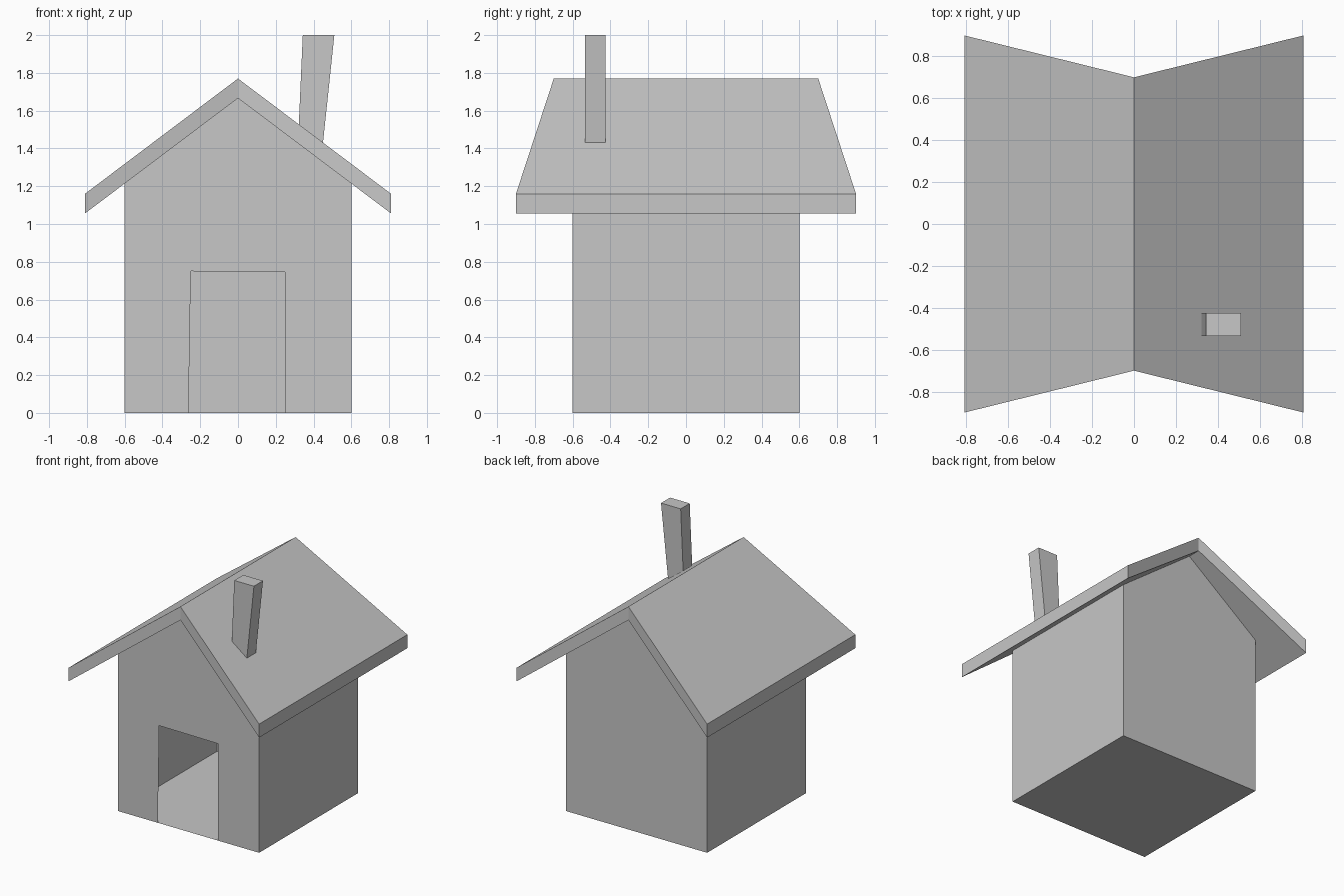
import bpy

if "Cube" in bpy.data.objects:
    bpy.data.objects.remove(bpy.data.objects["Cube"])

grey = bpy.data.materials.new("plain_grey")
grey.diffuse_color = (0.57, 0.57, 0.57, 1)
grey.use_nodes = True
grey.node_tree.nodes["Principled BSDF"].inputs["Base Color"].default_value = grey.diffuse_color


def build(name, verts, faces):
    mesh = bpy.data.meshes.new(name)
    mesh.from_pydata(verts, [], faces)
    mesh.materials.append(grey)
    mesh.update()
    obj = bpy.data.objects.new(name, mesh)
    bpy.context.collection.objects.link(obj)
    return obj


W, EAVE_X, SLOPE = 0.6, 0.81, 0.753      # half wall width, roof reach, pitch
RIDGE, THICK = 1.77, 0.104               # ridge height, vertical roof thickness


def roof_z(x):
    return RIDGE - SLOPE * abs(x)


wall_top, gable_top = roof_z(W) - THICK, RIDGE - THICK

# Thin-walled house shell: front gable has an open doorway, top is closed by the roof
front = [(-W, 0), (-0.262, 0), (-0.25, 0.75), (0.25, 0.745), (0.25, 0),
         (W, 0), (W, wall_top), (0, gable_top), (-W, wall_top)]
back = [(W, 0), (-W, 0), (-W, wall_top), (0, gable_top), (W, wall_top)]
verts = [(x, -W, z) for x, z in front] + [(x, W, z) for x, z in back]
build("house_walls", verts, [
    tuple(range(9)),            # front gable
    tuple(range(9, 14)),        # back gable
    (5, 9, 13, 6),              # right wall
    (0, 8, 11, 10),             # left wall
    (0, 10, 9, 5, 4, 1),        # floor
])

# Gabled roof slab, longer at the eaves than at the ridge
profile = [(-EAVE_X, 0.9), (0, 0.7), (EAVE_X, 0.9)]
verts = [(x, side * y, roof_z(x) - drop)
         for side in (-1, 1) for drop in (0, THICK) for x, y in profile]
build("roof", verts, [
    (0, 1, 7, 6), (1, 2, 8, 7),         # upper slopes
    (3, 9, 10, 4), (4, 10, 11, 5),      # undersides
    (0, 3, 4, 1), (1, 4, 5, 2),         # front edge
    (6, 7, 10, 9), (7, 8, 11, 10),      # back edge
    (0, 6, 9, 3), (2, 5, 11, 8),        # eaves
])

# Leaning, flared chimney rising from the right slope
outline = [(0.322, roof_z(0.322)), (0.45, roof_z(0.45)), (0.51, 2.0), (0.343, 2.0)]
verts = [(x, y, z) for y in (-0.535, -0.425) for x, z in outline]
build("chimney", verts, [
    (0, 1, 2, 3), (4, 7, 6, 5),         # front and back
    (1, 5, 6, 2), (0, 3, 7, 4),         # right and left
    (3, 2, 6, 7),                       # top
])
